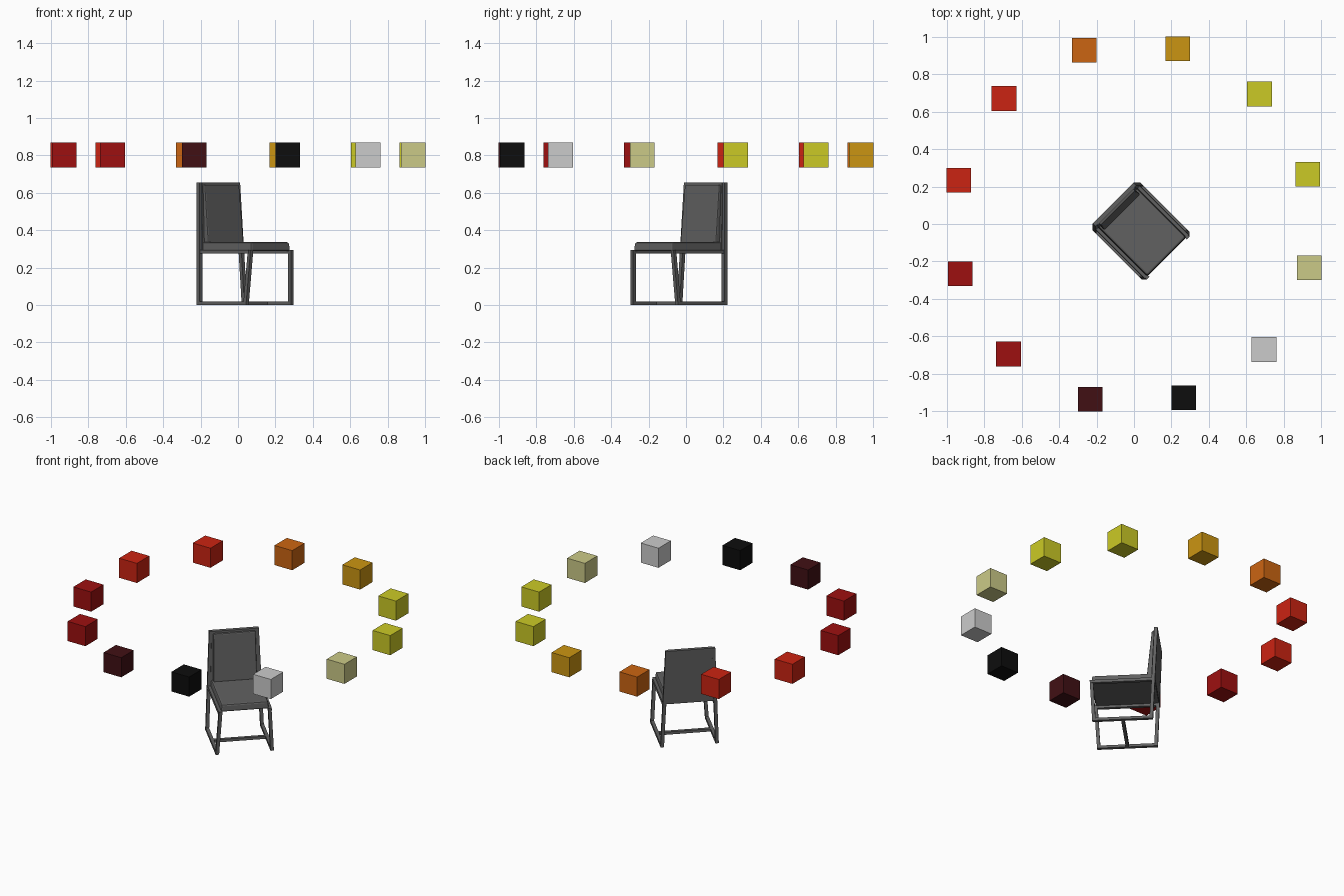
import bpy, bmesh, math
from mathutils import Matrix

if "Cube" in bpy.data.objects:
    bpy.data.objects.remove(bpy.data.objects["Cube"], do_unlink=True)


def material(name, rgb):
    m = bpy.data.materials.new(name)
    m.use_nodes = True
    colour = (*rgb, 1)
    m.diffuse_color = colour
    m.node_tree.nodes["Principled BSDF"].inputs["Base Color"].default_value = colour
    return m


charcoal = material("charcoal grey", (.12, .12, .12))
yellow = material("yellow", (.6, .59, .019))
gold = material("gold", (.6, .3, .006))
orange = material("orange", (.6, .13, .006))
red = material("red", (.6, .017, .006))
dark_red = material("dark red", (.34, .005, .005))
maroon = material("maroon", (.053, .005, .007))
black = material("black", (.004, .004, .004))
silver = material("silver", (.6, .6, .6))
pale = material("pale yellow", (.6, .59, .245))

TURN = Matrix.Rotation(math.radians(45), 4, 'Z')


def finish(name, bm, mat, matrix):
    mesh = bpy.data.meshes.new(name)
    bmesh.ops.recalc_face_normals(bm, faces=bm.faces)
    bm.to_mesh(mesh)
    bm.free()
    mesh.materials.append(mat)
    ob = bpy.data.objects.new(name, mesh)
    ob.matrix_world = matrix
    bpy.context.collection.objects.link(ob)
    return ob


def block(name, bottom, top, mirror=False, bevel=0):
    """Box lofted between two rectangles: centre x, centre y, width, depth, z."""
    bm = bmesh.new()
    rings = []
    for x, y, w, d, z in (bottom, top):
        rings.append([bm.verts.new((x + i * w / 2, y + j * d / 2, z))
                      for i, j in ((-1, -1), (1, -1), (1, 1), (-1, 1))])
    for ring in rings:
        bm.faces.new(ring)
    for i in range(4):
        j = (i + 1) % 4
        bm.faces.new((rings[0][i], rings[0][j], rings[1][j], rings[1][i]))
    ob = finish(name, bm, charcoal, TURN)
    if mirror:
        ob.modifiers.new("Mirror", 'MIRROR')
    if bevel:
        mod = ob.modifiers.new("Bevel", 'BEVEL')
        mod.width = bevel
        mod.segments = 2
    return ob


# Chair frame: splayed legs, side rails and floor bars
T = .021
block("back_legs", (.17, .121, T, T, 0), (.143, .148, T, T, .655), True)
block("front_legs", (.17, -.23, T, T, 0), (.152, -.247, T, T, .295), True)
block("side_rails", (.156, -.056, T, .38, .275), (.155, -.056, T, .38, .295), True)
block("floor_bars", (.17, -.054, T, .35, 0), (.17, -.054, T, .35, .018), True)
block("floor_crossbar", (0, -.054, .34, T, 0), (0, -.054, .34, T, .018))

# Upholstery
block("seat", (0, -.054, .298, .39, .288), (0, -.054, .29, .382, .336), bevel=.01)
block("back_panel", (0, .13, .30, .024, .295), (0, .146, .28, .024, .656))
block("back_cushion", (0, .108, .27, .036, .33), (0, .13, .262, .02, .643), bevel=.007)

# Ring of floating cubes
ring = [yellow, yellow, gold, orange, red, red,
        dark_red, dark_red, maroon, black, silver, pale]
for k, mat in enumerate(ring):
    a = math.radians(16 + 30 * k)
    bm = bmesh.new()
    bmesh.ops.create_cube(bm, size=.132)
    place = Matrix.Translation((.966 * math.cos(a), .966 * math.sin(a), .802))
    finish(f"floating_cube_{k + 1}", bm, mat, place)
